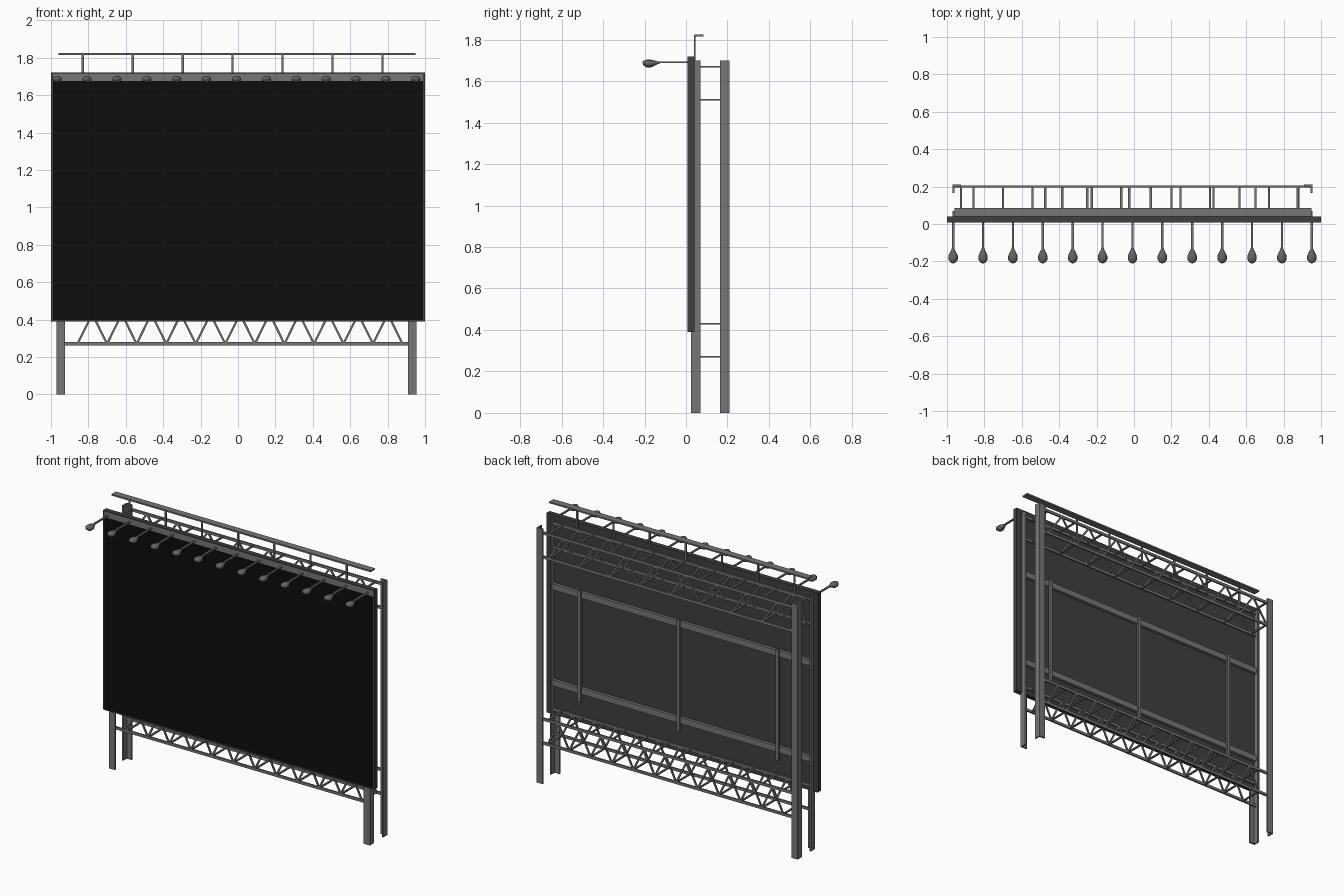
import bpy, bmesh, math
from mathutils import Matrix, Vector

cube = bpy.data.objects.get("Cube")
if cube:
    bpy.data.objects.remove(cube, do_unlink=True)


def material(name, v):
    m = bpy.data.materials.new(name)
    m.use_nodes = True
    m.diffuse_color = (v, v, v, 1)
    node = m.node_tree.nodes["Principled BSDF"]
    node.inputs["Base Color"].default_value = (v, v, v, 1)
    node.inputs["Roughness"].default_value = 0.7
    return m


STEEL = material("grey steel", 0.18)
FRAME = material("dark panel grey", 0.05)
BLACK = material("screen black", 0.004)
LAMP = material("lamp grey", 0.13)


def finish(name, bm, mat):
    bmesh.ops.recalc_face_normals(bm, faces=bm.faces)
    mesh = bpy.data.meshes.new(name)
    bm.to_mesh(mesh)
    bm.free()
    mesh.materials.append(mat)
    ob = bpy.data.objects.new(name, mesh)
    bpy.context.scene.collection.objects.link(ob)
    return ob


def box(bm, x0, x1, y0, y1, z0, z1):
    m = Matrix.Translation(((x0 + x1) / 2, (y0 + y1) / 2, (z0 + z1) / 2))
    bmesh.ops.create_cube(bm, size=1, matrix=m @ Matrix.Diagonal((x1 - x0, y1 - y0, z1 - z0, 1)))


def beam(bm, a, b, w, d):
    """Bar from a to b: w wide in the truss plane, d deep along y."""
    a, b = Vector(a), Vector(b)
    along = (b - a).normalized()
    depth = Vector((0, 1, 0))
    side = depth.cross(along)
    rot = Matrix((side, depth, along)).transposed().to_4x4()
    size = Matrix.Diagonal((w, d, (b - a).length, 1))
    bmesh.ops.create_cube(bm, size=1, matrix=Matrix.Translation((a + b) / 2) @ rot @ size)


LEFT, RIGHT = -0.97, 0.955      # outer faces of the posts
FRONT, BACK = 0.025, 0.21       # outer faces in depth
POST, T = 0.045, 0.01

# Display panel: body, raised rim, black face, lamp strip
bm = bmesh.new()
box(bm, -1, 1, 0.016, 0.04, 0.39, 1.72)
for s in (-1, 1):
    box(bm, *sorted((s * 0.99, s)), 0.008, 0.016, 0.39, 1.72)
for z in (0.39, 1.712):
    box(bm, -0.99, 0.99, 0.008, 0.016, z, z + 0.008)
finish("panel_body", bm, FRAME)

bm = bmesh.new()
box(bm, -0.99, 0.99, 0.012, 0.018, 0.398, 1.675)
finish("panel_screen", bm, BLACK)

bm = bmesh.new()
box(bm, -0.99, 0.99, 0.01, 0.018, 1.675, 1.712)
finish("lamp_strip", bm, STEEL)

# Corner posts: angle sections with the flange outward
for xname, x, sx in (("right", LEFT, 1), ("left", RIGHT, -1)):
    for yname, y, sy in (("front", FRONT, 1), ("back", BACK, -1)):
        bm = bmesh.new()
        box(bm, *sorted((x, x + sx * POST)), *sorted((y, y + sy * T)), 0, 1.7)
        box(bm, *sorted((x, x + sx * T)), *sorted((y + sy * T, y + sy * POST)), 0, 1.7)
        finish(f"{yname}_{xname}_post", bm, STEEL)


# Box trusses: chords, zigzag webs and cross rungs
def truss(name, z0, z1, start, pitch, count):
    bm = bmesh.new()
    ys = (0.05, 0.2)
    for y in ys:
        for z in (z0, z1):
            box(bm, LEFT + T, RIGHT - T, y - 0.005, y + 0.005, z - 0.009, z + 0.009)
        for i in range(count):
            x = start + i * pitch
            peak = (x + pitch / 2, y, z1)
            if i < count - 1:
                beam(bm, (x, y, z0), peak, 0.011, 0.008)
                beam(bm, peak, (x + pitch, y, z0), 0.011, 0.008)
    for i in range(count):
        x = start + i * pitch
        for z in (z0, z1):
            box(bm, x - 0.006, x + 0.006, *ys, z - 0.004, z + 0.004)
    finish(name, bm, STEEL)


truss("lower_truss", 0.27, 0.43, -0.858, 0.158, 12)
truss("upper_truss", 1.51, 1.67, -0.925, 0.225, 9)

# Stiffeners behind the panel
bm = bmesh.new()
for z in (0.61, 1.25):
    box(bm, LEFT + T, RIGHT - T, 0.04, 0.06, z - 0.02, z + 0.02)
finish("back_rails", bm, STEEL)
bm = bmesh.new()
for x in (-0.72, 0.01, 0.74):
    box(bm, x - 0.01, x + 0.01, 0.055, 0.07, 0.54, 1.28)
finish("back_stiffeners", bm, STEEL)

# Flat top rail on thin uprights
bm = bmesh.new()
box(bm, -0.96, 0.95, 0.04, 0.085, 1.815, 1.825)
for i in range(7):
    x = -0.83 + i * 0.267
    box(bm, x - 0.006, x + 0.006, 0.039, 0.047, 1.67, 1.82)
finish("top_rail", bm, STEEL)

# Row of lamps: teardrop head lathed along y, flattened, on a thin arm
PROFILE = [(-0.21, 0.004), (-0.205, 0.015), (-0.19, 0.025), (-0.17, 0.025),
           (-0.15, 0.016), (-0.135, 0.008), (-0.125, 0.006)]
SIDES = 12
heads, arms = bmesh.new(), bmesh.new()
for i in range(13):
    x = -0.967 + i * 0.1598
    box(arms, x - 0.006, x + 0.006, -0.13, 0.012, 1.687, 1.695)
    rings = []
    for y, r in PROFILE:
        zc = 1.691 - 0.25 * r
        rings.append([heads.verts.new((x + r * math.cos(a), y, zc + 0.75 * r * math.sin(a)))
                      for a in (math.tau * k / SIDES for k in range(SIDES))])
    for p, q in zip(rings, rings[1:]):
        for k in range(SIDES):
            n = (k + 1) % SIDES
            heads.faces.new((p[k], p[n], q[n], q[k]))
    heads.faces.new(rings[0])
    heads.faces.new(rings[-1])
finish("lamp_arms", arms, STEEL)
lamp = finish("lamp_heads", heads, LAMP)
bpy.ops.object.select_all(action="DESELECT")
lamp.select_set(True)
bpy.context.view_layer.objects.active = lamp
bpy.ops.object.shade_smooth_by_angle(angle=math.radians(50))
